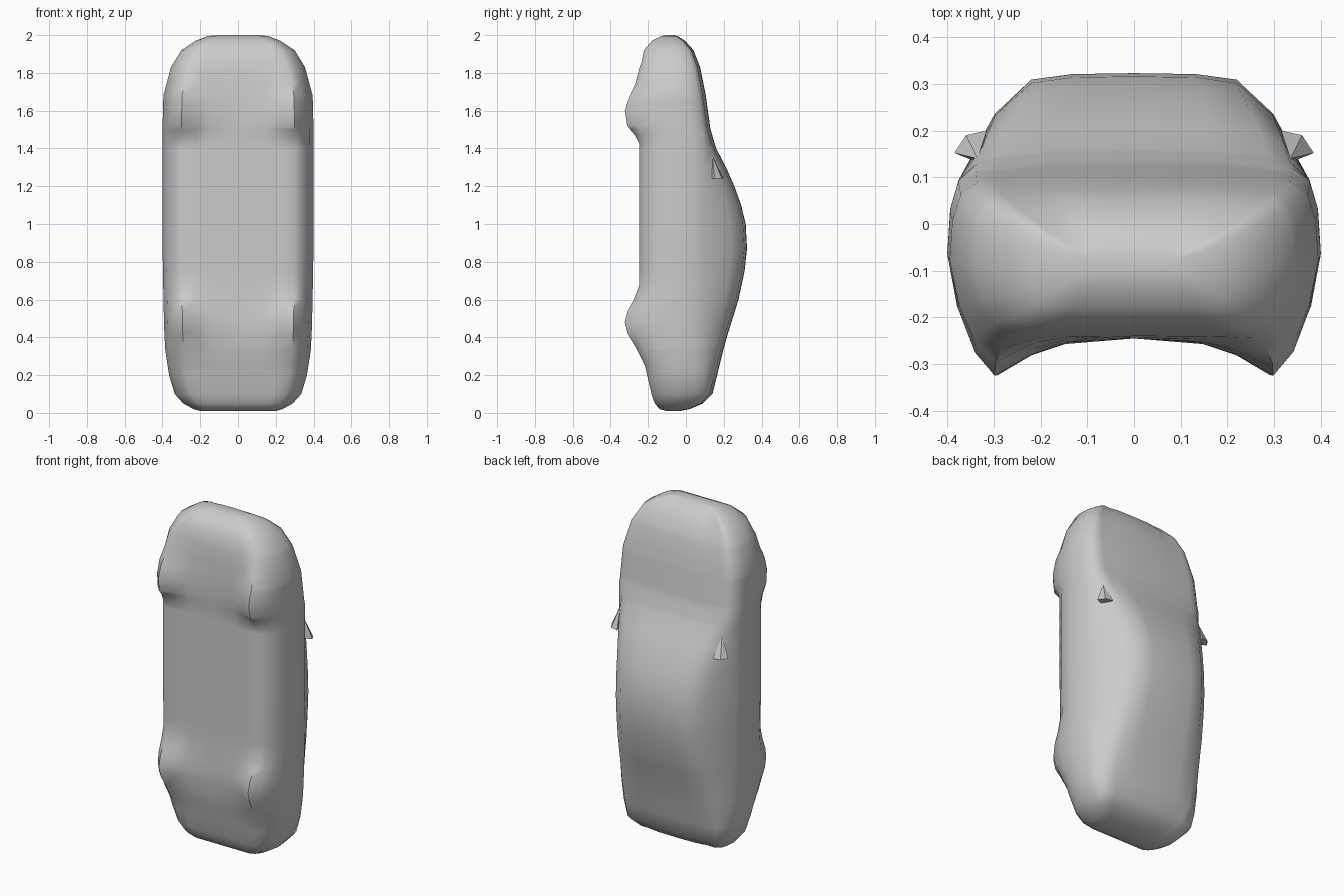
import bpy, bmesh, math

cube = bpy.data.objects.get("Cube")
if cube:
    bpy.data.objects.remove(cube, do_unlink=True)

# One plain grey for the whole car
grey = bpy.data.materials.new("body grey")
grey.use_nodes = True
grey.diffuse_color = (0.6, 0.6, 0.6, 1)
grey.node_tree.nodes["Principled BSDF"].inputs["Base Color"].default_value = (0.6, 0.6, 0.6, 1)

# Stations along the car: height, half width, floor y, upper y, half width of the flat top
STATIONS = [
    (0.01, 0.20, -0.100, -0.030, 0.14), (0.02, 0.235, -0.140, 0.020, 0.17),
    (0.05, 0.29, -0.165, 0.090, 0.20), (0.10, 0.335, -0.182, 0.140, 0.23),
    (0.20, 0.365, -0.205, 0.165, 0.26), (0.33, 0.385, -0.235, 0.197, 0.26),
    (0.42, 0.39, -0.245, 0.222, 0.25), (0.60, 0.395, -0.245, 0.278, 0.235),
    (0.75, 0.397, -0.245, 0.310, 0.225), (0.87, 0.40, -0.245, 0.323, 0.22),
    (1.00, 0.40, -0.245, 0.316, 0.22), (1.10, 0.40, -0.245, 0.292, 0.23),
    (1.20, 0.40, -0.245, 0.256, 0.25), (1.30, 0.40, -0.245, 0.212, 0.27),
    (1.40, 0.40, -0.245, 0.160, 0.29), (1.50, 0.40, -0.245, 0.130, 0.30),
    (1.68, 0.395, -0.245, 0.105, 0.30), (1.83, 0.355, -0.240, 0.075, 0.28),
    (1.92, 0.30, -0.222, 0.040, 0.24), (1.97, 0.225, -0.180, -0.005, 0.18),
    (1.995, 0.16, -0.130, -0.045, 0.12), (2.00, 0.11, -0.105, -0.065, 0.08),
]
# Wheel bulge: height, depth below the floor
BULGE = [(0.25, 0), (0.34, .025), (0.42, .065), (0.48, .08), (0.54, .065), (0.60, .03), (0.68, 0),
         (1.42, 0), (1.47, .025), (1.52, .067), (1.60, .08), (1.66, .06), (1.74, .025), (1.85, 0)]


def sample(table, z):
    """Linear reading of a table keyed by its first column."""
    if z <= table[0][0]:
        return table[0][1:]
    for a, b in zip(table, table[1:]):
        if z <= b[0]:
            t = (z - a[0]) / (b[0] - a[0])
            return [p + (q - p) * t for p, q in zip(a[1:], b[1:])]
    return table[-1][1:]


def section(z):
    """Closed outline of the body at height z."""
    w, yb, yt, te = sample(STATIONS, z)
    b = sample(BULGE, z)[0]
    h = min(yt, 0.14) - yb
    c = min(0.09, (yt - yb) * 0.25)
    sx, sy = 0.94 * w, yb + 0.88 * h          # shoulder below the windows
    half = [(0, yb), (0.375 * w, yb - 0.15 * b), (0.56 * w, yb - 0.45 * b), (0.75 * w, yb - b),
            (0.86 * w, yb + 0.35 * c - 0.75 * b), (0.95 * w, yb + c - 0.3 * b),
            (w, yb + 0.48 * h), (0.985 * w, yb + 0.72 * h), (sx, sy),
            (sx + (te - sx) * 0.5, sy + (yt - sy) * 0.62), (te, yt - min(0.014, 0.1 * h)),
            (te * 0.6, yt - 0.002), (0, yt)]
    return half + [(-x, y) for x, y in half[-2:0:-1]]


def finish(bm, name, angle):
    bmesh.ops.recalc_face_normals(bm, faces=bm.faces)
    me = bpy.data.meshes.new(name)
    bm.to_mesh(me)
    bm.free()
    me.materials.append(grey)
    ob = bpy.data.objects.new(name, me)
    bpy.context.collection.objects.link(ob)
    bpy.ops.object.select_all(action='DESELECT')
    ob.select_set(True)
    bpy.context.view_layer.objects.active = ob
    bpy.ops.object.shade_smooth_by_angle(angle=math.radians(angle))
    return ob


# Body shell lofted from tail (bottom) to nose (top)
bm = bmesh.new()
heights = sorted({s[0] for s in STATIONS} | {s[0] for s in BULGE})
rings = [[bm.verts.new((x, y, z)) for x, y in section(z)] for z in heights]
n = len(rings[0])
for r0, r1 in zip(rings, rings[1:]):
    for i in range(n):
        j = (i + 1) % n
        bm.faces.new((r0[i], r0[j], r1[j], r1[i]))
bm.faces.new(rings[0])
bm.faces.new(rings[-1])
finish(bm, "car_body", 55)

# Door mirrors: small wedges with a flat rear face
for side, name in ((1, "left_mirror"), (-1, "right_mirror")):
    bm = bmesh.new()
    base = [bm.verts.new((side * x, y, 1.24)) for x, y in
            ((0.33, 0.13), (0.385, 0.152), (0.36, 0.19), (0.315, 0.20))]
    tip = bm.verts.new((side * 0.335, 0.14, 1.36))
    bm.faces.new(base)
    for i in range(4):
        bm.faces.new((base[i], base[(i + 1) % 4], tip))
    finish(bm, name, 40)
